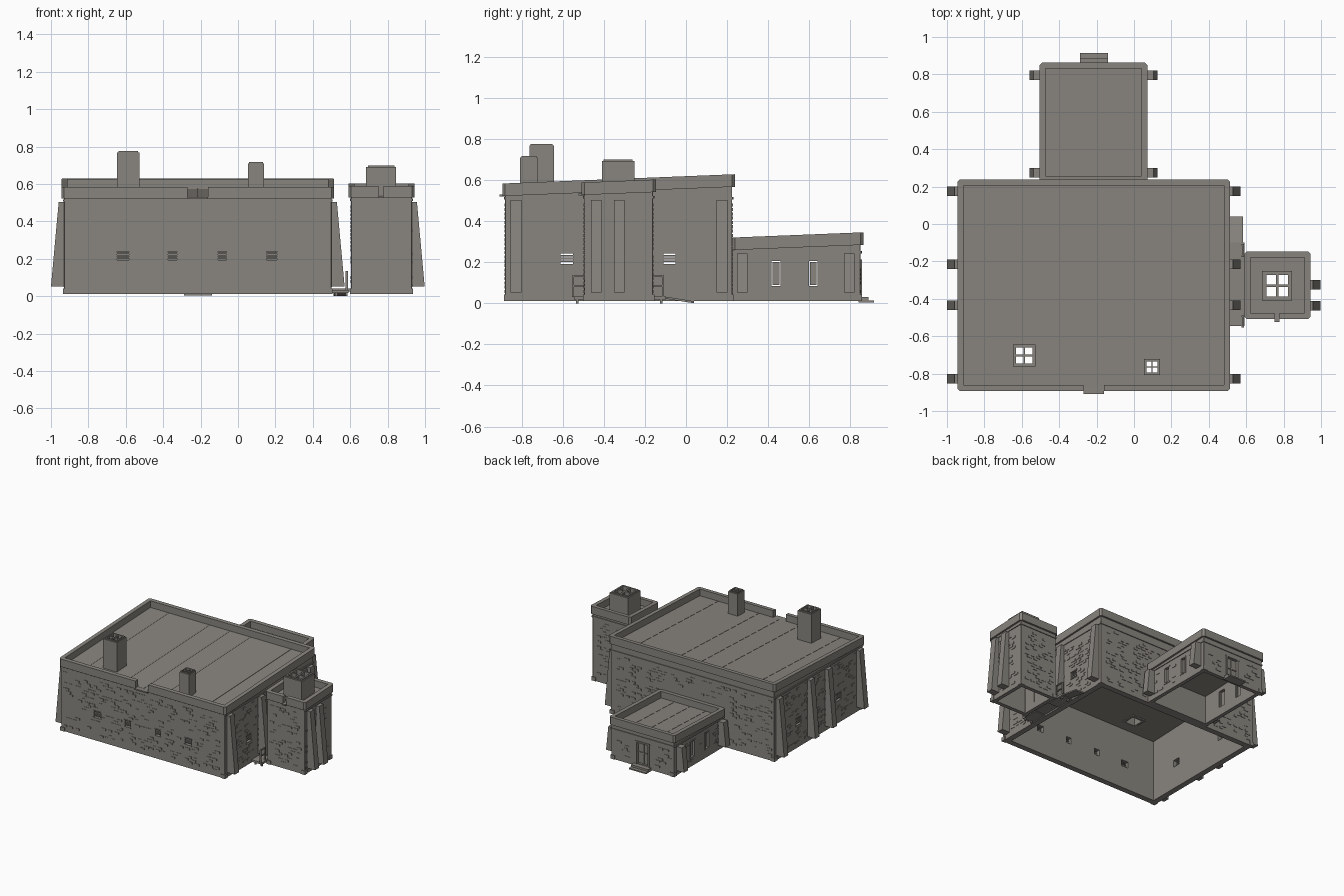
import bpy, bmesh, random
from mathutils import Vector

if "Cube" in bpy.data.objects:
    bpy.data.objects.remove(bpy.data.objects["Cube"])

random.seed(4)
SLOPE = 0.04
stone = bpy.data.materials.new("weathered stone")
stone.diffuse_color = (0.25, 0.235, 0.212, 1)
stone.use_nodes = True
stone.node_tree.nodes["Principled BSDF"].inputs["Base Color"].default_value = stone.diffuse_color


def finish(name, bm):
    bmesh.ops.recalc_face_normals(bm, faces=bm.faces[:])
    me = bpy.data.meshes.new(name)
    bm.to_mesh(me)
    bm.free()
    me.materials.append(stone)
    ob = bpy.data.objects.new(name, me)
    bpy.context.collection.objects.link(ob)
    return ob


def add_box(bm, x, y, z, slope=0.0):
    """Box from ranges; slope raises it towards the back."""
    vs = bmesh.ops.create_cube(bm, size=1)["verts"]
    for v in vs:
        px, py, pz = [r[0] + (c + 0.5) * (r[1] - r[0]) for r, c in zip((x, y, z), v.co)]
        v.co = (px, py, pz + slope * (py - y[0]))


def boxes(name, items, slope=0.0):
    bm = bmesh.new()
    for b in items:
        add_box(bm, *b, slope)
    return finish(name, bm)


def outline(x, y, c):
    """Rectangle with clipped corners."""
    (a, b), (d, e) = x, y
    return [(a + c, d), (b - c, d), (b, d + c), (b, e - c),
            (b - c, e), (a + c, e), (a, e - c), (a, d + c)]


def ring(name, x, y, t, z0, z1, c=0.012, s0=0.0, s1=SLOPE):
    """Hollow rectangular band with sloping bottom and top."""
    bm = bmesh.new()
    out = outline(x, y, c)
    inn = outline((x[0] + t, x[1] - t), (y[0] + t, y[1] - t), 0.001)
    loops = []
    for pts, z, s in ((out, z0, s0), (out, z1, s1), (inn, z1, s1), (inn, z0, s0)):
        loops.append([bm.verts.new((px, py, z + s * (py - y[0]))) for px, py in pts])
    for k in range(4):
        p, q = loops[k], loops[(k + 1) % 4]
        for i in range(8):
            j = (i + 1) % 8
            bm.faces.new((p[i], p[j], q[j], q[i]))
    return finish(name, bm)


def cut(ob, items):
    tool = boxes("opening_cutter", items)
    tool.hide_render = True
    m = ob.modifiers.new("openings", "BOOLEAN")
    m.operation, m.solver, m.object = "DIFFERENCE", "EXACT", tool
    bpy.context.view_layer.objects.active = ob
    bpy.ops.object.modifier_apply(modifier=m.name)
    bpy.data.objects.remove(tool)


def around(c, r):
    return (c - r, c + r)


# block name: x range, y range, wall top at the front, wall thickness
blocks = {
    "main": ((-0.93, 0.50), (-0.88, 0.225), 0.525, 0.045),
    "tower": ((0.605, 0.93), (-0.495, -0.16), 0.53, 0.03),
    "rear": ((-0.49, 0.057), (0.225, 0.85), 0.262, 0.03),
}
# window openings
front_wins = [(x, w) for x, w in ((-0.615, 0.031), (-0.35, 0.023), (-0.085, 0.023), (0.18, 0.028))]
side_wins = (-0.58, -0.08)
rear_wins = (0.438, 0.62)
openings = {
    "main": [(around(x, w), (-0.95, -0.8), (0.192, 0.242)) for x, w in front_wins]
    + [(xr, around(y, 0.03), (0.19, 0.245)) for y in side_wins for xr in ((-1, -0.85), (0.42, 0.52))],
    "tower": [((0.58, 0.66), (-0.37, -0.29), (0.06, 0.22))],
    "rear": [(xr, around(y, 0.029), (0.08, 0.21)) for y in rear_wins for xr in ((-0.52, -0.44), (0.0, 0.09))]
    + [((-0.265, -0.165), (0.8, 0.9), (0.035, 0.205))],
}

# chimneys: x, y, half width, top
chimneys = [("west_chimney", -0.587, -0.703, 0.06, 0.768), ("east_chimney", 0.096, -0.765, 0.042, 0.71),
            ("tower_chimney", 0.765, -0.33, 0.08, 0.692)]
shafts = [(around(x, w * 0.72), around(y, w * 0.72), (0.40, 0.85)) for _, x, y, w, _ in chimneys]

for name, (x, y, top, t) in blocks.items():
    # walls
    walls = ring(name + "_walls", x, y, t, 0.012, top, 0.002)
    cut(walls, openings[name])
    # thin ledge under the parapet
    low = name == "rear"
    ring(name + "_ledge", (x[0] - 0.006, x[1] + 0.006), (y[0] - (0 if low else 0.006), y[1] + 0.006),
         0.02, top - 0.02, top - 0.008, 0.004, 0, 0)
    # sloping parapet
    e = 0.014
    px, py = (x[0] - e, x[1] + e), (y[0] - (0 if low else e), y[1] + e)
    parapet = ring(name + "_parapet", px, py, 0.032, top - 0.003, top + 0.058, 0.014, SLOPE, SLOPE)
    # rain notch and spout in the front parapet
    if not low:
        nx = around(-0.215, 0.055) if name == "main" else around(0.765, 0.014)
        cut(parapet, [(nx, (py[0] - 0.05, py[0] + 0.06), (top + 0.004, top + 0.2))])
        boxes(name + "_spout", [(nx, (py[0] - 0.014, py[0] + 0.03), (top - 0.005, top + 0.005))])
    # roof slab with narrow seams
    roof = boxes(name + "_roof", [((x[0] + 0.01, x[1] - 0.01), (y[0] + 0.01, y[1] - 0.01), (top - 0.025, top + 0.006))], SLOPE)
    if not low:
        cut(roof, shafts)
    n = 8 if name == "main" else 4
    seams = []
    for i in range(1, n):
        sx = x[0] + (x[1] - x[0]) * i / n
        if not any(abs(sx - c[1]) < c[3] + 0.01 for c in chimneys):
            seams.append((around(sx, 0.0015), (y[0] + 0.02, y[1] - 0.02), (top + 0.004, top + 0.008)))
    if name != "tower":
        boxes(name + "_roof_seams", seams, SLOPE)
    # corner footing stones
    feet = [(around(cx, 0.012 + 0.006), around(cy, 0.018), (0.012, 0.042)) for cx in (x[0] + 0.012, x[1] - 0.012)
            for cy in (y[0] + 0.012, y[1] - 0.012)]
    boxes(name + "_corner_footings", feet[1::2] if low else feet)

for (name, x, y, w, top), shaft in zip(chimneys, shafts):
    # chimney stack, narrower cap and cross divider
    for part, r, z in (("", w, (0.50, top)), ("_cap", w * 0.88, (top - 0.004, top + 0.008))):
        cut(boxes(name + part, [(around(x, r), around(y, r), z)]), [shaft])
    q = w * 0.74
    boxes(name + "_divider", [(around(x, w * 0.08), around(y, q), (top - 0.04, top + 0.004)),
                              (around(x, q), around(y, w * 0.08), (top - 0.04, top + 0.004))])


# tapered buttresses
def buttress(bm, wall, side, y, top, reach):
    w = 0.026
    prof = [(wall - 0.01 * side, 0.052), (wall + reach * side, 0.052),
            (wall + (reach - 0.082 * top) * side, top), (wall - 0.01 * side, top)]
    f, b = [[bm.verts.new((px, y + s * w, z)) for px, z in prof] for s in (-1, 1)]
    bm.faces.new(f)
    bm.faces.new(b[::-1])
    for i in range(4):
        bm.faces.new((f[i], b[i], b[(i + 1) % 4], f[(i + 1) % 4]))


for name, sides, ys, top, reach in (
        ("main", ((-0.93, -1), (0.50, 1)), (0.175, -0.215, -0.435, -0.828), 0.503, 0.07),
        ("tower", ((0.93, 1),), (-0.325, -0.437), 0.503, 0.068),
        ("rear", ((-0.49, -1), (0.057, 1)), (0.274, 0.795), 0.242, 0.068)):
    bm = bmesh.new()
    for wall, side in sides:
        for y in ys:
            buttress(bm, wall, side, y, top, reach)
    finish(name + "_buttresses", bm)

# window bars, sills and lintels
bars = []
for x, w in front_wins:
    bars += [(around(x, w), (-0.872, -0.862), around(z, 0.004)) for z in (0.205, 0.217, 0.229)]
    bars += [(around(x, w + 0.006), (-0.884, -0.86), around(z, 0.004)) for z in (0.19, 0.244)]
for y in side_wins:
    for wx in (-0.92, 0.49):
        bars += [(around(wx, 0.005), around(y, 0.03), around(z, 0.004)) for z in (0.205, 0.218, 0.231)]
        bars += [(around(wx, 0.014), around(y, 0.036), around(z, 0.004)) for z in (0.188, 0.247)]
boxes("small_window_bars", bars)

frames = []
for y in rear_wins:
    for wx in (-0.482, 0.049):
        frames += [(around(wx, 0.012), around(y + s * 0.026, 0.005), (0.08, 0.21)) for s in (-1, 1)]
        frames += [(around(wx, 0.012), around(y, 0.032), around(z, 0.005)) for z in (0.08, 0.21)]
boxes("rear_window_frames", frames)
boxes("rear_window_panes", [(around(wx, 0.003), around(y, 0.016), (0.09, 0.2)) for y in rear_wins for wx in (-0.475, 0.042)])

# rear door and steps
boxes("rear_door", [((-0.265, -0.165), (0.825, 0.833), (0.03, 0.205)), (around(-0.215, 0.004), (0.825, 0.84), (0.03, 0.205)),
                    ((-0.265, -0.165), (0.825, 0.84), around(0.12, 0.004))])
boxes("rear_door_frame", [(around(-0.215 + s * 0.053, 0.006), (0.82, 0.856), (0.03, 0.205)) for s in (-1, 1)]
      + [(around(-0.215, 0.065), (0.82, 0.856), (0.2, 0.212))])
boxes("rear_steps", [(around(-0.215, 0.075), (0.84, 0.888), (0.004, 0.03)), (around(-0.215, 0.075), (0.88, 0.915), (0.004, 0.014))])

# walkway between main block and tower
boxes("walkway", [((0.495, 0.61), (-0.41, -0.25), (0.024, 0.04)), ((0.495, 0.592), (-0.545, -0.405), (0.018, 0.034)),
                  ((0.495, 0.592), (-0.255, -0.10), (0.018, 0.034))])
boxes("walkway_ramp", [((0.51, 0.582), (-0.11, 0.04), (0.024, 0.034))], -0.16)
boxes("walkway_legs", [(around(x, 0.006), around(y, 0.006), (0, 0.03)) for x in (0.525, 0.58) for y in (-0.53, -0.12)])
rails = []
for y0, y1 in ((-0.55, -0.492), (-0.172, -0.112)):
    rails += [(around(0.582, 0.006), around(y, 0.004), (0.03, 0.135)) for y in (y0, y1)]
    rails += [(around(0.582, 0.005), (y0, y1), around(z, 0.004)) for z in (0.085, 0.132)]
boxes("walkway_rails", rails)
boxes("tower_door", [((0.622, 0.63), (-0.37, -0.29), (0.06, 0.22))])


# scattered raised bricks on each wall
def bricks(name, axis, at, out, span, top, avoid):
    bm = bmesh.new()
    z, row = 0.05, 0
    while z < top - 0.045:
        u = span[0] + 0.02 + 0.025 * (row % 2)
        while u < span[1] - 0.065:
            clear = all(u + 0.05 < a or u > b or z + 0.016 < c or z > d for a, b, c, d in avoid)
            if clear and random.random() < 0.4:
                d = sorted((at - 0.004 * out, at + 0.003 * out))
                r = (u, u + random.uniform(0.025, 0.045))
                add_box(bm, *((r, d) if axis == "y" else (d, r)), (z, z + 0.015))
            u += 0.052
        z += 0.021
        row += 1
    finish(name, bm)


fw = [(x - 0.04, x + 0.04, 0.18, 0.255) for x, w in front_wins]
sw = [(y - 0.04, y + 0.04, 0.18, 0.255) for y in side_wins]
rw = [(y - 0.04, y + 0.04, 0.07, 0.22) for y in rear_wins]
door = [(-0.29, -0.14, 0, 0.22)]
for name, gaps in (("main", (fw, [(-0.5, 0.07, 0, 0.35)], sw, sw)), ("tower", ([], [], [(-0.38, -0.28, 0, 0.23)], [])),
                   ("rear", (None, door, rw, rw))):
    x, y, top, t = blocks[name]
    for part, axis, at, out, span, gap in (("front", "y", y[0], -1, x, gaps[0]), ("back", "y", y[1], 1, x, gaps[1]),
                                           ("left", "x", x[0], -1, y, gaps[2]), ("right", "x", x[1], 1, y, gaps[3])):
        if gap is not None:
            bricks(f"{name}_{part}_bricks", axis, at, out, span, top, gap)
